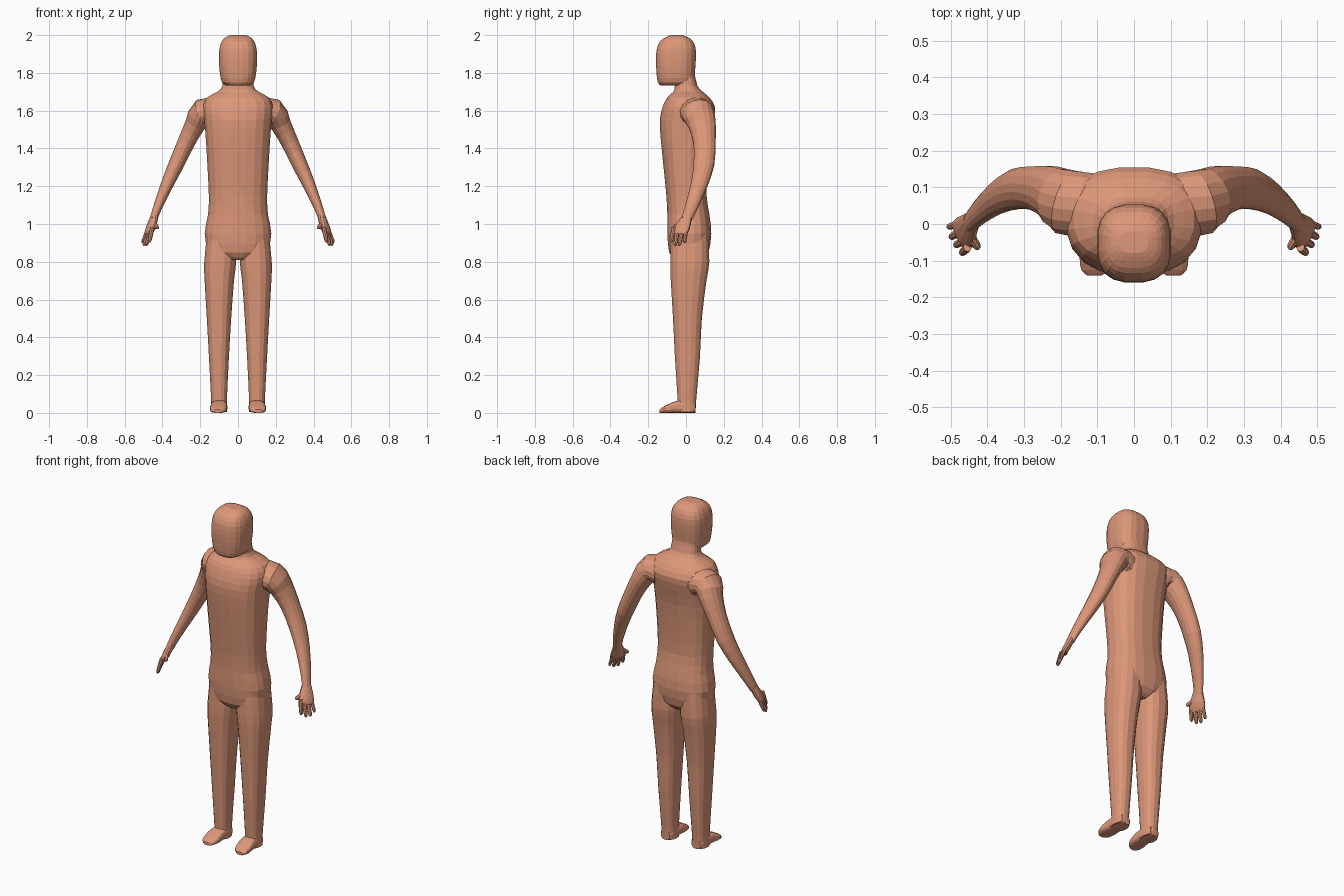
import bpy, bmesh, math
from mathutils import Vector

if "Cube" in bpy.data.objects:
    bpy.data.objects.remove(bpy.data.objects["Cube"])

skin = bpy.data.materials.new("skin")
skin.diffuse_color = (0.72, 0.31, 0.19, 1)
skin.use_nodes = True
skin.node_tree.nodes["Principled BSDF"].inputs["Base Color"].default_value = skin.diffuse_color


def refine(rows, k):
    """Catmull-Rom interpolation between rows of numbers."""
    out = []
    for i in range(len(rows) - 1):
        a, b, c, d = (rows[max(i - 1, 0)], rows[i], rows[i + 1], rows[min(i + 2, len(rows) - 1)])
        for j in range(k):
            t = j / k
            out.append([0.5 * (2 * q + (r - p) * t + (2 * p - 5 * q + 4 * r - s) * t * t
                               + (3 * q - p - 3 * r + s) * t ** 3)
                        for p, q, r, s in zip(a, b, c, d)])
    out.append(list(rows[-1]))
    return out


def add_loft(bm, rows, ref, axis=None, n=16, e=2.0, k=2):
    """Rows are x, y, z, radius along ref, radius across. Rounded sections."""
    rows = refine(rows, k)
    cs = [Vector(r[:3]) for r in rows]
    rings = []
    for i, r in enumerate(rows):
        t = Vector(axis) if axis else (cs[min(i + 1, len(cs) - 1)] - cs[max(i - 1, 0)]).normalized()
        u = Vector(ref)
        u = (u - t * u.dot(t)).normalized()
        v = t.cross(u)
        ring = []
        for s in range(n):
            a = 2 * math.pi * (s + 0.5) / n
            c, d = math.cos(a), math.sin(a)
            c, d = (math.copysign(abs(w) ** (2 / e), w) for w in (c, d))
            ring.append(bm.verts.new(cs[i] + u * c * r[3] + v * d * r[4]))
        rings.append(ring)
    for a, b in zip(rings, rings[1:]):
        for s in range(n):
            bm.faces.new((a[s], a[(s + 1) % n], b[(s + 1) % n], b[s]))
    bm.faces.new(rings[0][::-1])
    bm.faces.new(rings[-1])


def finish(name, bm, mirror=False):
    bmesh.ops.recalc_face_normals(bm, faces=bm.faces)
    me = bpy.data.meshes.new(name)
    bm.to_mesh(me)
    bm.free()
    me.materials.append(skin)
    ob = bpy.data.objects.new(name, me)
    bpy.context.collection.objects.link(ob)
    if mirror:
        ob.modifiers.new("other side", 'MIRROR')
    return ob


def part(name, rows, ref, mirror=False, **kw):
    bm = bmesh.new()
    add_loft(bm, rows, ref, **kw)
    return finish(name, bm, mirror)


def upright(rows):
    """z, x0, x1, y0, y1 bounds to loft rows."""
    return [((a + b) / 2, (c + d) / 2, z, (b - a) / 2, (d - c) / 2) for z, a, b, c, d in rows]


def centred(rows):
    return upright([(z, -w, w, c, d) for z, w, c, d in rows])


X, Y, Z = (1, 0, 0), (0, 1, 0), (0, 0, 1)

# torso and neck
part("torso", centred([
    (0.81, .05, -.06, .08), (0.85, .15, -.09, .12), (0.95, .178, -.10, .135),
    (1.05, .160, -.10, .125), (1.15, .156, -.105, .11), (1.30, .163, -.12, .115),
    (1.45, .172, -.135, .128), (1.55, .18, -.14, .147), (1.62, .187, -.125, .155),
    (1.67, .165, -.10, .125), (1.70, .11, -.068, .09), (1.73, .084, -.06, .062),
    (1.80, .08, -.06, .045)]), X, axis=Z, n=20, e=2.5)

# head
part("head", centred([
    (1.733, .06, -.135, .03), (1.75, .085, -.15, .045), (1.80, .097, -.157, .048),
    (1.87, .102, -.16, .053), (1.93, .099, -.155, .052), (1.97, .085, -.135, .035),
    (1.99, .065, -.105, .008), (2.0, .04, -.08, -.02)]), X, axis=Z, n=20, e=2.7)

# legs
part("leg", upright([
    (0.95, .008, .165, -.08, .12), (0.80, .008, .18, -.085, .125), (0.70, .02, .178, -.082, .11),
    (0.50, .035, .166, -.07, .085), (0.30, .047, .155, -.06, .075),
    (0.07, .058, .143, -.045, .055), (0.004, .057, .144, -.045, .052)]),
    X, True, axis=Z, e=2.4)

# feet, heel to toe: y, x, half width, height
part("foot", [(x, y, h / 2, w, h / 2) for y, x, w, h in [
    (.05, .1, .028, .05), (.03, .1, .04, .06), (-.04, .1, .043, .066),
    (-.09, .103, .046, .048), (-.125, .106, .038, .03), (-.14, .108, .02, .018)]],
    X, True, axis=(0, -1, 0), e=3)

# arms
part("arm", [
    (.12, .05, 1.59, .09, .08), (.185, .06, 1.59, .09, .075), (.225, .085, 1.53, .075, .056),
    (.275, .098, 1.43, .06, .047), (.325, .095, 1.32, .056, .042), (.375, .07, 1.21, .045, .034),
    (.425, .028, 1.09, .034, .024), (.447, .003, 1.025, .028, .02)], Y, True)

# palm, fingers and thumb
palm_dir = (.35, 1, .2)
part("palm", [
    (.443, .008, 1.04, .027, .02), (.458, -.015, .99, .042, .02),
    (.470, -.032, .957, .045, .015), (.474, -.036, .945, .036, .010)], palm_dir, True, n=12)
bm = bmesh.new()
for base, tip, r in [
        ((.456, -.066, .972), (.470, -.080, .902), .0115),
        ((.464, -.046, .960), (.487, -.058, .885), .0115),
        ((.473, -.022, .957), (.500, -.036, .885), .0115),
        ((.480, .000, .965), (.507, -.008, .900), .010),
        ((.450, -.025, 1.005), (.424, -.068, .978), .0125)]:
    a, b = Vector(base), Vector(tip)
    rows = [(*a.lerp(b, t), r * s, r * s) for t, s in
            ((-.15, 1), (.3, 1.02), (.8, .9), (.94, .7), (1, .35))]
    add_loft(bm, rows, palm_dir, n=8, k=1)
finish("fingers", bm, True)
